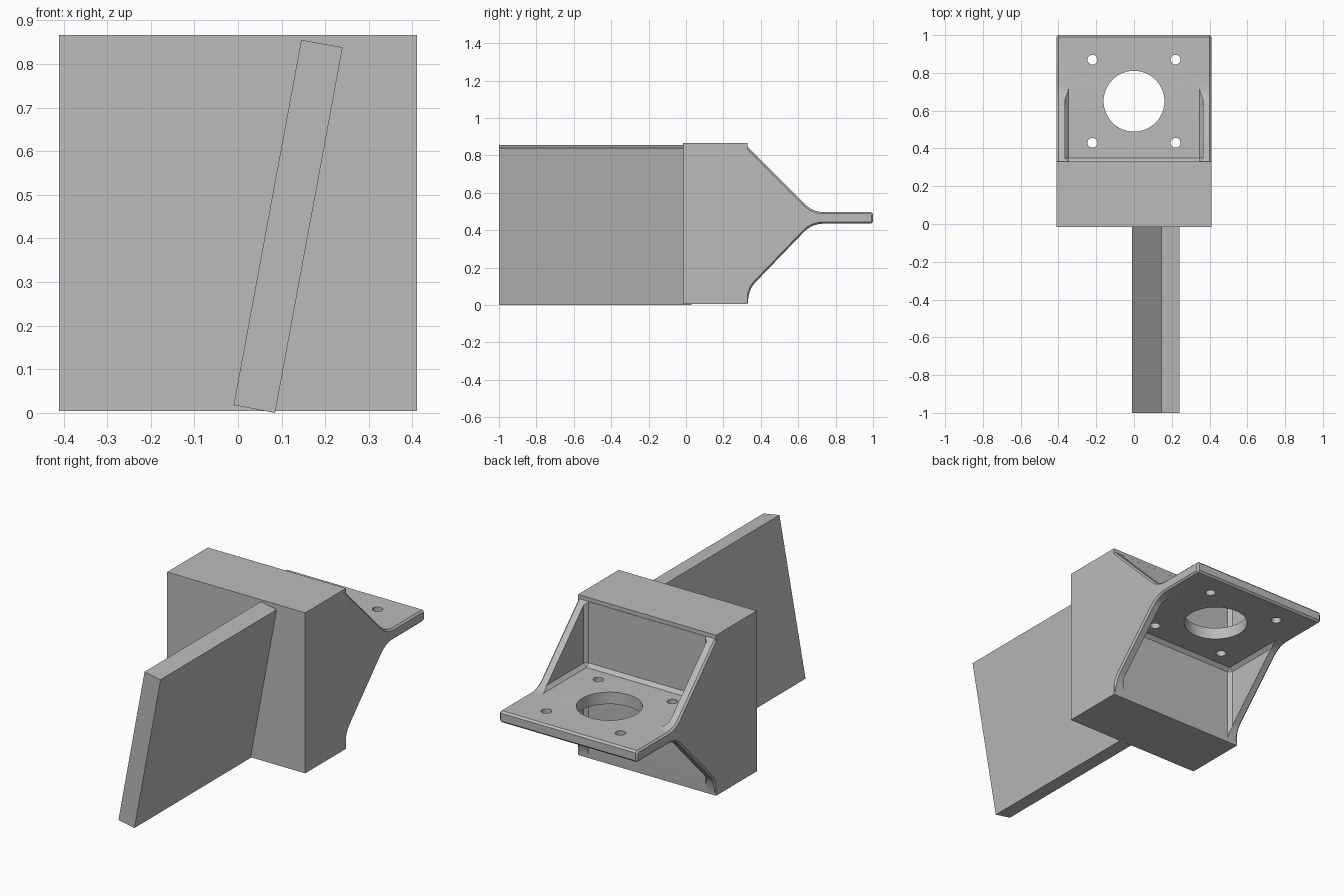
import bpy, bmesh, math
from mathutils import Vector

cube = bpy.data.objects.get("Cube")
if cube:
    bpy.data.objects.remove(cube, do_unlink=True)

grey = bpy.data.materials.new("plain grey")
grey.use_nodes = True
COLOUR = (0.5, 0.5, 0.5, 1)
grey.diffuse_color = COLOUR
grey.node_tree.nodes["Principled BSDF"].inputs["Base Color"].default_value = COLOUR


def make_object(name, bm):
    bmesh.ops.recalc_face_normals(bm, faces=bm.faces)
    mesh = bpy.data.meshes.new(name)
    bm.to_mesh(mesh)
    bm.free()
    mesh.materials.append(grey)
    obj = bpy.data.objects.new(name, mesh)
    bpy.context.collection.objects.link(obj)
    return obj


def prism(points, direction):
    """Extrude a closed outline along a vector."""
    bm = bmesh.new()
    face = bm.faces.new([bm.verts.new(p) for p in points])
    out = bmesh.ops.extrude_face_region(bm, geom=[face])
    verts = [v for v in out["geom"] if isinstance(v, bmesh.types.BMVert)]
    bmesh.ops.translate(bm, verts=verts, vec=direction)
    bmesh.ops.recalc_face_normals(bm, faces=bm.faces)
    return bm


def box(x0, x1, y0, y1, z0, z1):
    return prism([(x0, y0, z0), (x1, y0, z0), (x1, y1, z0), (x0, y1, z0)],
                 (0, 0, z1 - z0))


def cylinder(x, y, radius, segments):
    ring = [(x + radius * math.cos(a), y + radius * math.sin(a), 0.3)
            for a in (math.tau * i / segments for i in range(segments))]
    return prism(ring, (0, 0, 0.4))


def cut(target, name, bm):
    cutter = make_object(name, bm)
    cutter.hide_render = True
    mod = target.modifiers.new(name, 'BOOLEAN')
    mod.operation = 'DIFFERENCE'
    mod.solver = 'EXACT'
    mod.object = cutter
    bpy.context.view_layer.objects.active = target
    bpy.ops.object.modifier_apply(modifier=name)
    bpy.data.objects.remove(cutter, do_unlink=True)


def bend(p0, p1, p2, steps=6):
    """Smooth corner between two straight runs."""
    a, b, c = Vector(p0), Vector(p1), Vector(p2)
    return [tuple(a * (1 - t) ** 2 + b * 2 * t * (1 - t) + c * t * t)
            for t in (i / steps for i in range(steps + 1))]


# Solid mounting block
HALF, BACK = 0.41, 0.33
make_object("mounting_block", box(-HALF, HALF, -0.015, BACK, 0.004, 0.866))

# Tilted board in front
make_object("tilted_board", prism(
    [(-0.01, -1, 0.018), (0.085, -1, 0), (0.24, -1, 0.838), (0.145, -1, 0.855)],
    (0, 1.03, 0)))

# Bracket side profile: gussets running into the flat plate
TOP, BOTTOM, END = 0.497, 0.435, 1.0
profile = [(BACK, 0.845)]
profile += bend((0.635, 0.54), (0.675, TOP), (0.74, TOP))
profile += [(END - 0.01, TOP), (END, TOP - 0.01), (END, BOTTOM + 0.01), (END - 0.01, BOTTOM)]
profile += bend((0.74, BOTTOM), (0.675, BOTTOM), (0.635, 0.395))
profile += bend((0.37, 0.12), (0.335, 0.085), (BACK, 0.01))
bm = prism([(-HALF, y, z) for y, z in profile], (2 * HALF, 0, 0))

# Chamfer the outer rim of both sides
rim = [e for e in bm.edges
       if abs(e.verts[0].co.x - e.verts[1].co.x) < 0.001
       and max(v.co.y for v in e.verts) > BACK + 0.002]
bmesh.ops.bevel(bm, geom=rim, offset=0.009, segments=1, affect='EDGES')
bracket = make_object("motor_bracket", bm)

# Pockets above and below the plate, with chamfered inner corners
for name, z0, z1 in (("upper_pocket", TOP + 0.001, 1.2), ("lower_pocket", -0.4, BOTTOM - 0.001)):
    bm = box(-0.365, 0.365, BACK + 0.001, 1.2, z0, z1)
    bmesh.ops.bevel(bm, geom=bm.edges[:], offset=0.018, segments=1, affect='EDGES')
    cut(bracket, name, bm)

# Central opening and four screw holes
cut(bracket, "central_opening", cylinder(0, 0.65, 0.161, 64))
for x in (-0.22, 0.22):
    for y in (0.43, 0.87):
        cut(bracket, "screw_hole", cylinder(x, y, 0.026, 24))

bpy.ops.object.select_all(action='DESELECT')
bracket.select_set(True)
bpy.context.view_layer.objects.active = bracket
bpy.ops.object.shade_smooth_by_angle(angle=math.radians(25))
